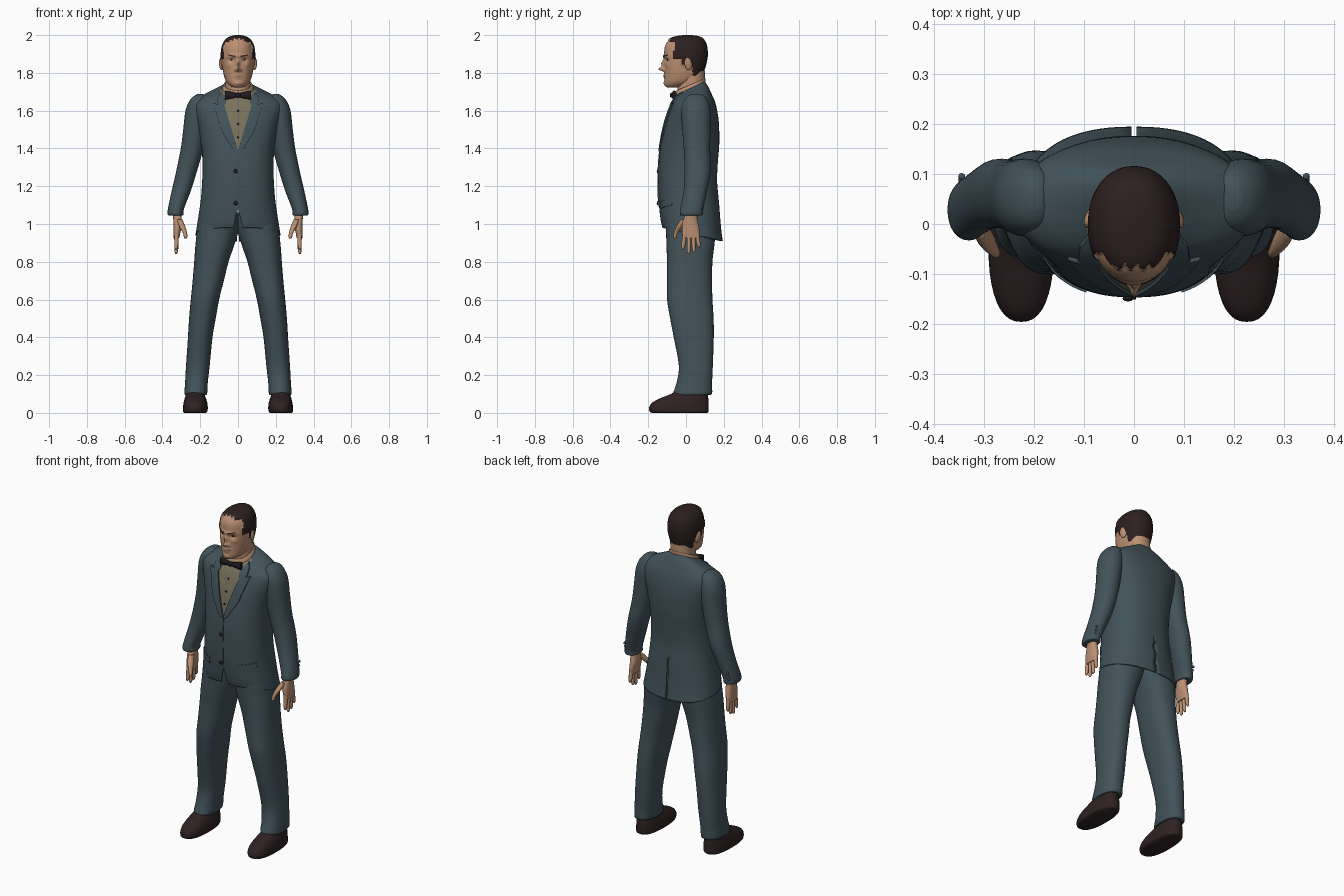
import bpy, bmesh, math
from mathutils import Vector
from mathutils.bvhtree import BVHTree


def material(name, rgb):
    m = bpy.data.materials.new(name)
    m.diffuse_color = (*rgb, 1)
    return m


SUIT = material("slate suit", (0.054, 0.086, 0.102))
SKIN = material("skin", (0.50, 0.28, 0.17))
HAIR = material("dark hair", (0.026, 0.014, 0.014))
SHOE = material("dark brown leather", (0.028, 0.015, 0.016))
SHIRT = material("olive shirt", (0.19, 0.165, 0.105))
BLACK = material("black trim", (0.015, 0.011, 0.014))
LIPS = material("lips", (0.36, 0.17, 0.11))


def finish(bm, name, mats, angle=50):
    bmesh.ops.recalc_face_normals(bm, faces=bm.faces)
    me = bpy.data.meshes.new(name)
    bm.to_mesh(me)
    bm.free()
    for m in mats:
        me.materials.append(m)
    ob = bpy.data.objects.new(name, me)
    bpy.context.collection.objects.link(ob)
    bpy.ops.object.select_all(action='DESELECT')
    ob.select_set(True)
    bpy.context.view_layer.objects.active = ob
    bpy.ops.object.shade_smooth_by_angle(angle=math.radians(angle))
    return ob


def smooth_rows(rows, steps):
    # Catmull-Rom interpolation between the given sections
    out = []
    for i in range(len(rows) - 1):
        a, b, c, d = (rows[max(0, min(len(rows) - 1, i + k))] for k in (-1, 0, 1, 2))
        for s in range(steps):
            t = s / steps
            out.append([q + t / 2 * ((r - p) + t * (2 * p - 5 * q + 4 * r - u + t * (3 * (q - r) + u - p)))
                        for p, q, r, u in zip(a, b, c, d)])
    return out + [list(rows[-1])]


def loft(rows, n=40, e=2.3, steps=4, side=1, caps=(True, True)):
    # each row: z, x0, x1, y0, y1, tilt
    bm = bmesh.new()
    rings = []
    for z, x0, x1, y0, y1, tilt in smooth_rows([(*r, 0)[:6] for r in rows], steps):
        ring = []
        for k in range(n):
            a = 2 * math.pi * k / n
            c, s = math.cos(a), math.sin(a)
            dx = (x1 - x0) / 2 * math.copysign(abs(c) ** (2 / e), c)
            dy = (y1 - y0) / 2 * math.copysign(abs(s) ** (2 / e), s)
            ring.append(bm.verts.new((side * ((x0 + x1) / 2 + dx), (y0 + y1) / 2 + dy, z + tilt * dy)))
        rings.append(ring)
    for r, q in zip(rings, rings[1:]):
        for k in range(n):
            bm.faces.new((r[k], r[(k + 1) % n], q[(k + 1) % n], q[k]))
    for ring, cap in zip((rings[0], rings[-1]), caps):
        if cap:
            bm.faces.new(ring)
    return bm


def ball(name, loc, size, mat, rot=(0, 0, 0)):
    bm = bmesh.new()
    bmesh.ops.create_uvsphere(bm, u_segments=16, v_segments=10, radius=1)
    ob = finish(bm, name, [mat])
    ob.location, ob.scale, ob.rotation_euler = loc, size, rot
    return ob


def tree_of(ob):
    bm = bmesh.new()
    bm.from_mesh(ob.data)
    return BVHTree.FromBMesh(bm)


def patch(name, outline, tree, mat, side=1, lift=0.006, cuts=5):
    # flat outline (x, z) wrapped on the front of a surface
    bm = bmesh.new()
    f = bm.faces.new([bm.verts.new((side * x, -1, z)) for x, z in outline])
    bmesh.ops.triangulate(bm, faces=[f])
    bmesh.ops.subdivide_edges(bm, edges=bm.edges[:], cuts=cuts, use_grid_fill=True)
    for v in bm.verts:
        hit = tree.ray_cast(v.co, Vector((0, 1, 0)))[0]
        v.co.y = hit.y - lift if hit else 0.02
    front = bm.faces[:]
    ext = bmesh.ops.extrude_face_region(bm, geom=front)["geom"]
    for v in ext:
        if isinstance(v, bmesh.types.BMVert):
            v.co.y += lift + 0.002
    return finish(bm, name, [mat], 35)


# jacket body, with shirt opening, front cutaway and back vent
bm = loft([(0.945, -.225, .225, -.125, .195, -.22), (1.0, -.216, .216, -.135, .186, -.15),
           (1.12, -.198, .198, -.145, .175, -.05), (1.22, -.19, .19, -.147, .165),
           (1.32, -.188, .188, -.145, .168), (1.42, -.195, .195, -.134, .176),
           (1.52, -.215, .215, -.116, .175), (1.59, -.235, .235, -.096, .167),
           (1.64, -.235, .235, -.08, .154, .05), (1.675, -.195, .195, -.065, .135, .15),
           (1.70, -.14, .14, -.057, .118, .3), (1.72, -.085, .085, -.05, .10, .45)],
          n=72, e=2.35, caps=(False, True))


def cut(co, no):
    bmesh.ops.bisect_plane(bm, geom=bm.verts[:] + bm.edges[:] + bm.faces[:], plane_co=co, plane_no=no)


for s in (1, -1):
    cut((0, 0, 1.39), (s * 0.28, 0, -0.085))
    cut((0, 0, 1.08), (s * 0.10, 0, 0.025))
    cut((s * 0.005, 0, 0), (1, 0, 0))
gone = []
for f in bm.faces:
    c = f.calc_center_median()
    if c.y < 0 and c.z > 1.39 and abs(c.x) < (c.z - 1.39) * 0.085 / 0.28:
        f.material_index = 1
    if (c.y < 0 and abs(c.x) < (1.08 - c.z) * 0.25) or (c.y > 0 and c.z < 1.13 and abs(c.x) < 0.005):
        gone.append(f)
bmesh.ops.delete(bm, geom=gone, context='FACES')
jacket = finish(bm, "jacket", [SUIT, SHIRT])
body = tree_of(jacket)
mod = jacket.modifiers.new("cloth", 'SOLIDIFY')
mod.thickness, mod.offset = 0.008, -1

# jacket front details
patch("front_overlap", [(-.006, 1.10), (.004, 1.09), (.004, 1.38), (-.006, 1.38)], body, SUIT, lift=0.004)
for i, z in enumerate((1.28, 1.11)):
    ball(f"jacket_button_{i}", (-0.012, -0.149, z), (.011, .006, .011), BLACK)
for i, z in enumerate((1.46, 1.53, 1.60)):
    y = body.ray_cast(Vector((0, -1, z)), Vector((0, 1, 0)))[0].y
    ball(f"shirt_stud_{i}", (0, y, z), (.006, .004, .006), BLACK)

# neck, shirt collar and bow tie
finish(loft([(1.64, -.07, .07, -.04, .095), (1.70, -.067, .067, -.045, .095),
             (1.76, -.067, .067, -.045, .10), (1.81, -.068, .068, -.04, .10)], e=2.1), "neck", [SKIN])
finish(loft([(1.68, -.086, .086, -.062, .10, .45), (1.715, -.083, .083, -.06, .102, .45),
             (1.737, -.076, .076, -.054, .102, .42), (1.735, -.068, .068, -.046, .096, .42)],
            e=2.1), "shirt_collar", [SKIN])
ball("bow_knot", (0, -.073, 1.682), (.014, .013, .014), BLACK)

for s, side in ((1, "left"), (-1, "right")):
    bm = bmesh.new()
    bmesh.ops.create_cone(bm, cap_ends=True, segments=16, radius1=.012, radius2=.025, depth=.06)
    wing = finish(bm, side + "_bow_wing", [BLACK])
    wing.location, wing.rotation_euler = (s * .038, -.066, 1.682), (0, s * math.pi / 2, s * .12)
    wing.scale = (1, .5, 1)

    # lapel and pocket flap
    patch(side + "_collar_lapel", [(.062, 1.645), (.086, 1.70), (.108, 1.675), (.112, 1.642), (.072, 1.625)],
          body, SUIT, s, 0.008)
    patch(side + "_lapel", [(0, 1.385), (.076, 1.64), (.108, 1.636), (.132, 1.638), (.085, 1.49), (.02, 1.385)],
          body, SUIT, s, 0.008)
    patch(side + "_pocket_flap", [(.095, 1.115), (.18, 1.135), (.18, 1.10), (.095, 1.08)], body, SUIT, s)

    # sleeve with cuff
    finish(loft([(1.688, .185, .215, .03, .08), (1.672, .16, .24, .0, .105), (1.64, .15, .264, -.018, .12),
                 (1.59, .15, .28, -.025, .13), (1.50, .165, .29, -.02, .13), (1.40, .183, .303, -.012, .128),
                 (1.28, .217, .327, -.008, .13), (1.18, .248, .35, -.012, .112), (1.08, .286, .371, -.03, .092),
                 (1.05, .288, .372, -.032, .088), (1.045, .298, .362, -.02, .077)],
                n=32, e=2.1, side=s), side + "_sleeve", [SUIT])
    for i in range(3):
        ball(f"{side}_cuff_button_{i}", (s * .345, .083 + .006 * i, 1.08 + .02 * i), (.007, .007, .007), SUIT)

    # hand
    finish(loft([(1.07, .30, .348, .0, .06), (1.03, .298, .343, -.012, .06), (.99, .298, .342, -.022, .068),
                 (.95, .306, .342, -.02, .072), (.925, .31, .34, -.015, .07)],
                n=24, e=2.4, side=s), side + "_palm", [SKIN])
    for i, (y0, y1, tip) in enumerate(((-.008, -.016, .865), (.016, .014, .842), (.039, .042, .85), (.06, .068, .875))):
        mid = (.94 + tip) / 2
        finish(loft([(.95, .314, .338, y0 - .011, y0 + .011),
                     (mid, .315, .337, (y0 + y1) / 2 - .011, (y0 + y1) / 2 + .011),
                     (tip + .012, .318, .336, y1 - .009, y1 + .009), (tip, .324, .332, y1 - .004, y1 + .004)],
                    n=12, e=2, side=s), f"{side}_finger_{i}", [SKIN])
    finish(loft([(1.025, .296, .325, -.025, .02), (.99, .28, .313, -.05, -.01), (.955, .27, .293, -.064, -.04),
                 (.93, .268, .286, -.068, -.05), (.922, .273, .281, -.063, -.055)],
                n=12, e=2, side=s), side + "_thumb", [SKIN])

    # trouser leg
    finish(loft([(1.06, -.01, .19, -.11, .15), (1.0, -.01, .212, -.108, .155), (.94, .003, .22, -.105, .155),
                 (.87, .026, .227, -.103, .148), (.8, .05, .232, -.10, .14), (.7, .075, .24, -.10, .138),
                 (.6, .10, .25, -.10, .14), (.5, .118, .259, -.084, .146), (.4, .135, .265, -.065, .147),
                 (.25, .15, .275, -.038, .142), (.16, .16, .28, -.05, .138), (.10, .164, .283, -.068, .137),
                 (.10, .18, .27, -.04, .11)], n=40, e=2.3, side=s), side + "_trouser_leg", [SUIT])

    # shoe
    finish(loft([(0, .17, .284, -.182, .112), (.008, .162, .291, -.193, .119), (.03, .16, .291, -.195, .12),
                 (.055, .163, .288, -.178, .12), (.078, .17, .282, -.135, .118), (.10, .178, .275, -.08, .115),
                 (.125, .184, .268, -.04, .11)], n=40, e=2.4, side=s), side + "_shoe", [SHOE])

    # ear
    ball(side + "_ear", (s * .088, .012, 1.848), (.011, .021, .034), SKIN, (.15, 0, s * .35))

# head: lofted skull with sculpted face; hair chosen by hairline
bm = loft([(1.722, -.014, .014, -.092, -.05), (1.728, -.036, .036, -.107, -.01), (1.75, -.06, .06, -.113, .05),
           (1.78, -.073, .073, -.113, .082), (1.82, -.081, .081, -.113, .095), (1.86, -.086, .086, -.114, .106),
           (1.90, -.087, .087, -.116, .111), (1.945, -.08, .08, -.11, .106), (1.976, -.061, .061, -.087, .09),
           (1.990, -.037, .037, -.05, .066), (1.996, -.008, .008, -.005, .02)], n=128, e=2.15, steps=8)
FEATURES = [(0, 1.82, .031, .010, .011), (0, 1.848, .018, .009, .020), (0, 1.888, .006, .05, .008),
            (.035, 1.868, -.011, .014, .011), (.015, 1.815, .009, .007, .008), (0, 1.782, .006, .022, .013),
            (0, 1.744, .007, .022, .012), (.05, 1.84, .004, .014, .014)]
for v in bm.verts:
    if v.co.y < -0.02:
        x, z = abs(v.co.x), v.co.z
        v.co.y -= sum(d * math.exp(-((x - fx) / sx) ** 2 - ((z - fz) / sz) ** 2) for fx, fz, d, sx, sz in FEATURES)


def is_hair(p):
    if p.z > 1.965:
        return p.y > -.086 + .006 * math.sin(p.x * 260)
    for low, y in ((1.92, -.058), (1.875, -.068), (1.845, -.025), (1.785, .034)):
        if p.z > low:
            return p.y > y
    return False


bm.normal_update()
bmesh.ops.recalc_face_normals(bm, faces=bm.faces)
for v in [v for v in bm.verts if is_hair(v.co)]:
    v.co += v.normal * 0.005 if v.normal.dot(v.co - Vector((0, 0, 1.86))) > 0 else v.normal * -0.005
for f in bm.faces:
    f.material_index = int(is_hair(f.calc_center_median()))
head = finish(bm, "head", [SKIN, HAIR], 60)
face = tree_of(head)

# painted face plates
patch("mouth", [(-.026, 1.783), (0, 1.778), (.026, 1.783), (.01, 1.791), (-.01, 1.791)], face, LIPS, lift=0.001)
for s, side in ((1, "left"), (-1, "right")):
    patch(side + "_eyebrow", [(.014, 1.884), (.052, 1.892), (.052, 1.897), (.014, 1.891)], face, HAIR, s, 0.002)
    patch(side + "_eye", [(.022, 1.868), (.036, 1.863), (.048, 1.868), (.036, 1.874)], face, SHIRT, s, 0.001)
    patch(side + "_pupil", [(.031, 1.865), (.039, 1.865), (.039, 1.873), (.031, 1.873)], face, BLACK, s, 0.002)
